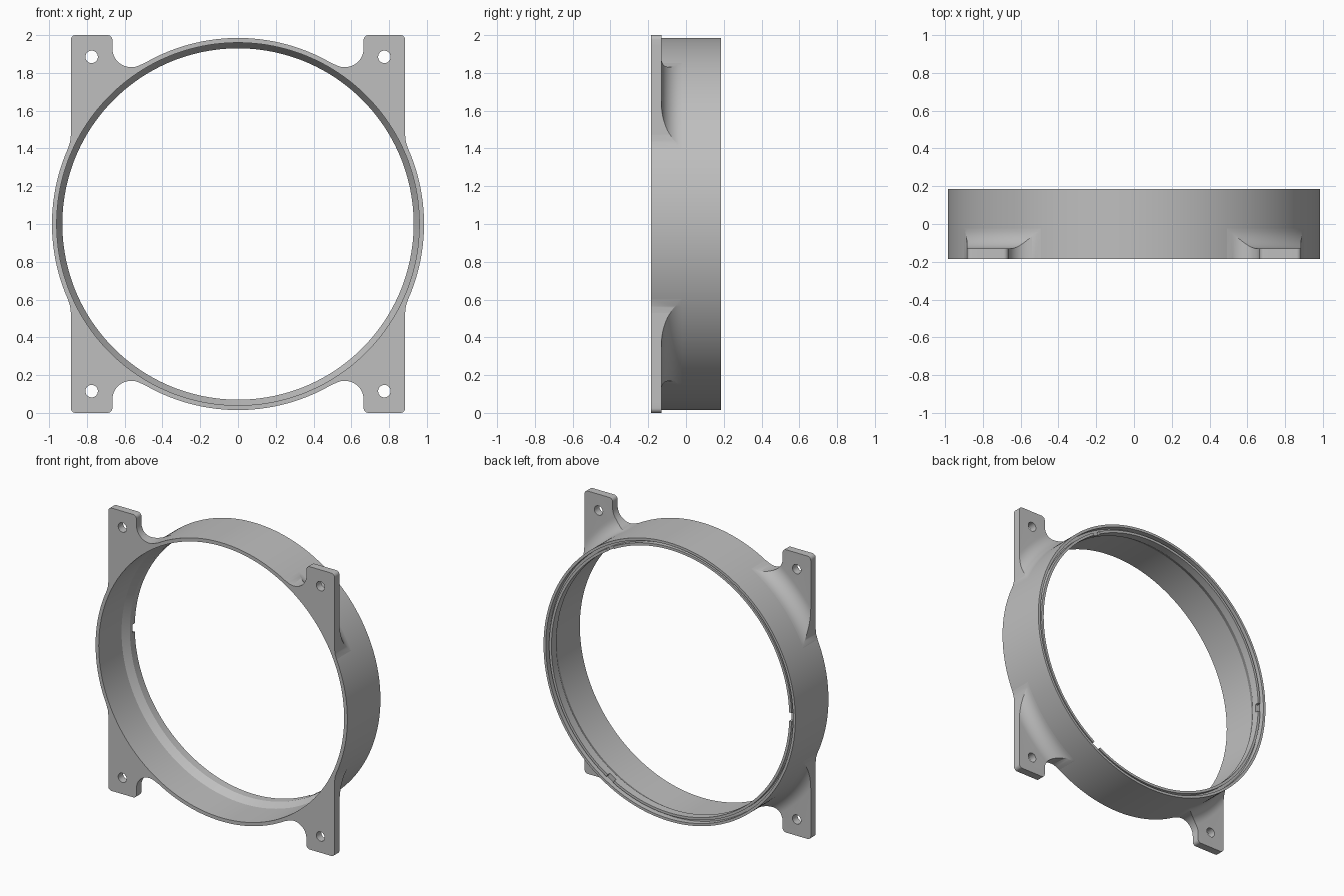
import bpy, bmesh
from math import sin, cos, pi, radians
from mathutils import Matrix, Vector

if "Cube" in bpy.data.objects:
    bpy.data.objects.remove(bpy.data.objects["Cube"])

SEGMENTS = 192
FRONT, BACK, TAB_BACK = -0.185, 0.185, -0.13
OUTER = 0.985
CENTRE = Vector((0, 0, 1))

grey = bpy.data.materials.new("light grey")
grey.use_nodes = True
COLOUR = (0.52, 0.52, 0.52, 1)
grey.diffuse_color = COLOUR
grey.node_tree.nodes["Principled BSDF"].inputs["Base Color"].default_value = COLOUR


def make_object(name, bm):
    bmesh.ops.recalc_face_normals(bm, faces=bm.faces)
    mesh = bpy.data.meshes.new(name)
    bm.to_mesh(mesh)
    bm.free()
    mesh.materials.append(grey)
    obj = bpy.data.objects.new(name, mesh)
    bpy.context.collection.objects.link(obj)
    obj.location = CENTRE
    return obj


def revolve(name, profile):
    """Spin a closed (radius, y) profile about the y axis."""
    bm = bmesh.new()
    loops = []
    for i in range(SEGMENTS):
        a = 2 * pi * i / SEGMENTS
        loops.append([bm.verts.new((r * cos(a), y, r * sin(a))) for r, y in profile])
    n = len(profile)
    for i, loop in enumerate(loops):
        following = loops[(i + 1) % SEGMENTS]
        for j in range(n):
            k = (j + 1) % n
            bm.faces.new((loop[j], loop[k], following[k], following[j]))
    return make_object(name, bm)


def add_prism(bm, outline, y0, y1):
    """Extrude an (x, z) outline from y0 to y1."""
    face = bm.faces.new([bm.verts.new((x, y0, z)) for x, z in outline])
    extruded = bmesh.ops.extrude_face_region(bm, geom=[face])["geom"]
    moved = [v for v in extruded if isinstance(v, bmesh.types.BMVert)]
    bmesh.ops.translate(bm, vec=(0, y1 - y0, 0), verts=moved)


def arc(cx, cz, r, start, end, steps):
    angles = [radians(start + (end - start) * i / steps) for i in range(steps + 1)]
    return [(cx + r * cos(a), cz + r * sin(a)) for a in angles]


def apply_boolean(obj, cutter, operation):
    mod = obj.modifiers.new("cut", "BOOLEAN")
    mod.operation, mod.solver, mod.object = operation, "EXACT", cutter
    bpy.context.view_layer.update()
    bpy.ops.object.select_all(action="DESELECT")
    bpy.context.view_layer.objects.active = obj
    obj.select_set(True)
    bpy.ops.object.modifier_apply(modifier=mod.name)
    bpy.data.objects.remove(cutter)


# Ring wall with an inner chamfer and a grooved back rim
ring = revolve("ring", [
    (OUTER, FRONT), (OUTER, BACK), (0.967, BACK), (0.967, 0.145),
    (0.948, 0.145), (0.948, 0.175), (0.93, 0.175), (0.93, 0.12),
    (0.96, 0.07), (0.96, FRONT)])

# Three small notches through the inner lip of the back rim
bm = bmesh.new()
for angle in (60, 180, 300):
    place = Matrix.Rotation(radians(angle), 4, "Y") @ Matrix.Translation((0.94, 0.175, 0))
    bmesh.ops.create_cube(bm, size=1, matrix=place @ Matrix.Diagonal((0.05, 0.05, 0.06, 1)))
apply_boolean(ring, make_object("notch_cutter", bm), "DIFFERENCE")

# Corner tabs: a disc with a concave fillet at its root, trimmed to the tab outline
ROOT = OUTER - 0.001
FILLET = 0.105
fillet = arc(OUTER + FILLET, TAB_BACK + FILLET, FILLET, 180, 270, 12)
tabs = revolve("corner_tabs", [(ROOT, FRONT), (ROOT, TAB_BACK + FILLET)] + fillet
               + [(1.5, TAB_BACK), (1.5, FRONT)])

outline = [(0.8, 0.38), (0.9, 0.4), (0.889, 0.435), (0.885, 0.47)]
outline += arc(0.86, 0.975, 0.025, 0, 90, 6)
outline += arc(0.69, 0.975, 0.025, 90, 180, 6)
outline += arc(0.565, 0.93, 0.1, 0, -120, 16)
outline += [(0.49, 0.854), (0.45, 0.78)]

trim, holes = bmesh.new(), bmesh.new()
for sx in (-1, 1):
    for sz in (-1, 1):
        add_prism(trim, [(sx * x, sz * z) for x, z in outline], FRONT - 0.1, 0.1)
        circle = arc(0.775, 0.885, 0.033, 0, 360, 32)[:-1]
        add_prism(holes, [(sx * x, sz * z) for x, z in circle], FRONT - 0.1, 0.1)
apply_boolean(tabs, make_object("tab_trim", trim), "INTERSECT")
apply_boolean(tabs, make_object("screw_hole_cutter", holes), "DIFFERENCE")

# Smooth curved walls, sharp edges kept
bpy.ops.object.select_all(action="DESELECT")
for obj in (ring, tabs):
    obj.select_set(True)
bpy.context.view_layer.objects.active = ring
bpy.ops.object.shade_smooth_by_angle(angle=radians(25))
